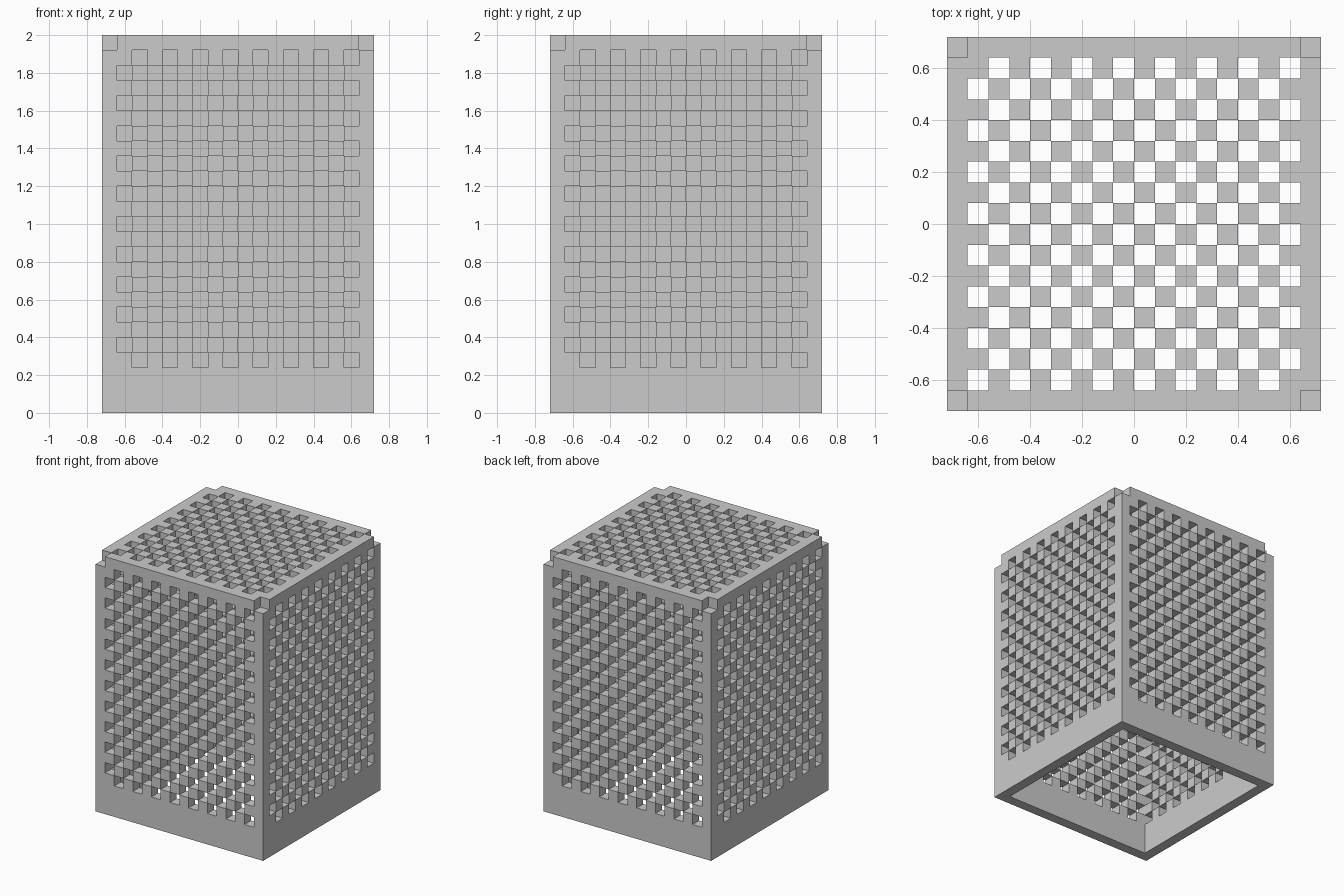
import bpy, bmesh
from mathutils import Vector

if "Cube" in bpy.data.objects:
    bpy.data.objects.remove(bpy.data.objects["Cube"])

C = 0.08            # cell size; the whole shell lies on this grid
N, H = 18, 25       # cells across and cells high


def wall_solid(i, k):
    """Side panel: solid rim with a chequered grille of openings."""
    inside = 1 <= i <= 16 and 3 <= k <= 23
    return not (inside and (i + k) % 2 == 1)


def top_solid(i, j):
    """Top panel: solid rim with a chequered grille of openings."""
    inside = 1 <= i <= 16 and 1 <= j <= 16
    return not (inside and (i + j) % 2 == 0)


cells = set()

# four side walls, each the front wall turned by a quarter
for k in range(H):
    for i in range(N):
        if wall_solid(i, k):
            x, y = i, 0
            for _ in range(4):
                cells.add((x, y, k))
                x, y = N - 1 - y, x

# top grille
for i in range(N):
    for j in range(N):
        if top_solid(i, j):
            cells.add((i, j, H - 1))

# notched top corners
for i in (0, N - 1):
    for j in (0, N - 1):
        cells.discard((i, j, H - 1))

# skin the occupied cells with outward faces
bm = bmesh.new()
verts = {}


def vert(p):
    if p not in verts:
        verts[p] = bm.verts.new(Vector((p[0] - N / 2, p[1] - N / 2, p[2])) * C)
    return verts[p]


for cell in sorted(cells):
    for a in range(3):
        for s in (0, 1):
            nb = list(cell)
            nb[a] += 2 * s - 1
            if tuple(nb) in cells:
                continue
            b, c = (a + 1) % 3, (a + 2) % 3
            quad = []
            for u, v in ((0, 0), (1, 0), (1, 1), (0, 1)):
                p = list(cell)
                p[a] += s
                p[b] += u
                p[c] += v
                quad.append(vert(tuple(p)))
            bm.faces.new(quad if s else quad[::-1])

mesh = bpy.data.meshes.new("lattice_cover")
bm.to_mesh(mesh)
bm.free()
bpy.context.collection.objects.link(bpy.data.objects.new("lattice_cover", mesh))
